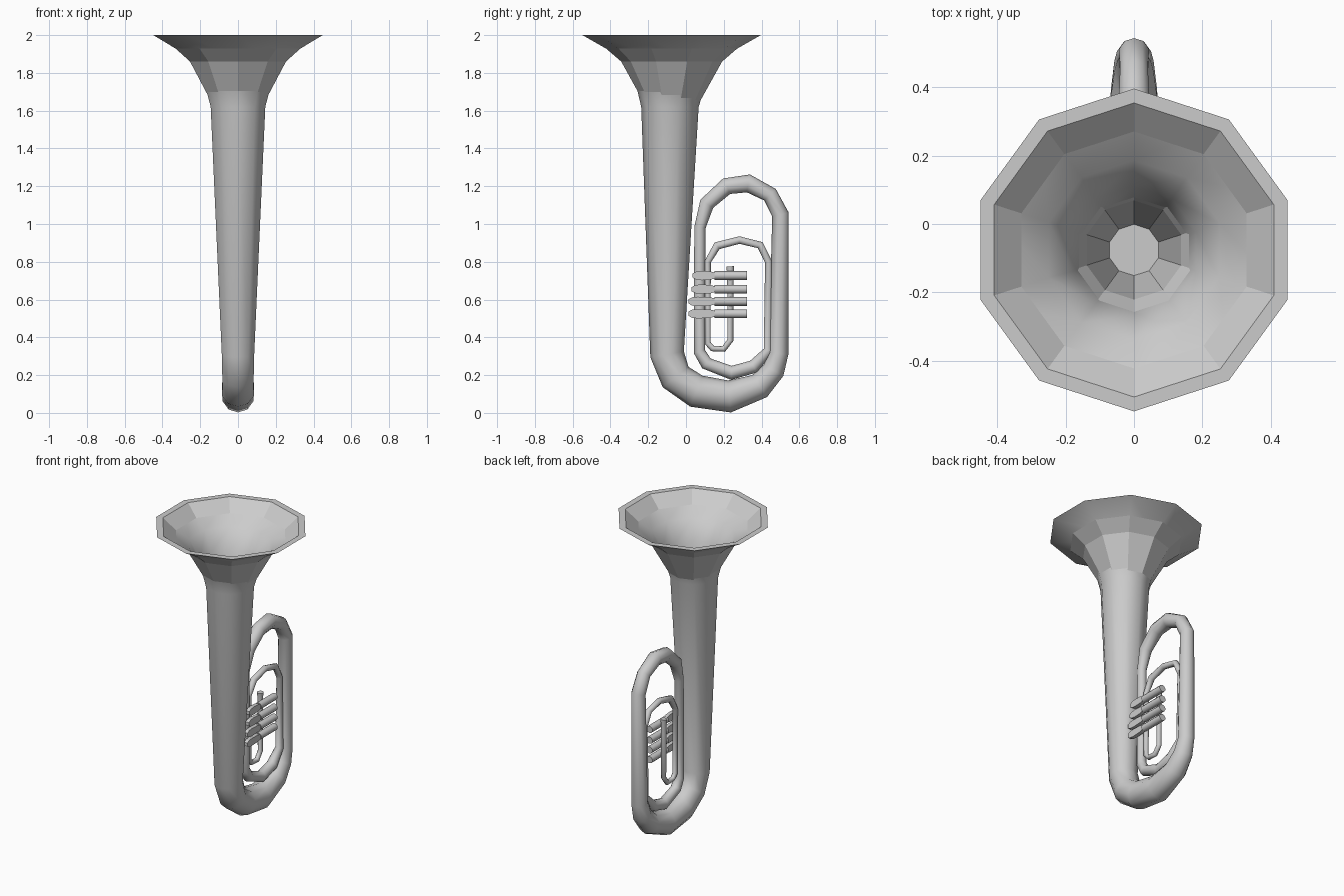
import bpy, bmesh, math
from mathutils import Vector

if "Cube" in bpy.data.objects:
    bpy.data.objects.remove(bpy.data.objects["Cube"])


def finish(name, bm):
    bmesh.ops.recalc_face_normals(bm, faces=bm.faces)
    me = bpy.data.meshes.new(name)
    bm.to_mesh(me)
    bm.free()
    ob = bpy.data.objects.new(name, me)
    bpy.context.collection.objects.link(ob)
    return ob


def sweep(name, pts, x=0.0, sides=10, upright=0, flat=0):
    """Tapered tube through (y, z, radius) points in the side plane.
    The first `upright` rings stay level; the first `flat` spans are faceted."""
    bm = bmesh.new()
    rings = []
    P = [Vector((x, y, z)) for y, z, r in pts]
    for i, (y, z, r) in enumerate(pts):
        if i < upright:
            t = Vector((0, 0, -1))
        else:
            t = Vector((0, 0, 0))
            if i > 0:
                t += (P[i] - P[i - 1]).normalized()
            if i < len(P) - 1:
                t += (P[i + 1] - P[i]).normalized()
            t.normalize()
        side = Vector((1, 0, 0))
        n = t.cross(side)
        ring = []
        for k in range(sides):
            a = 2 * math.pi * k / sides
            ring.append(bm.verts.new(P[i] + r * (math.cos(a) * n + math.sin(a) * side)))
        rings.append(ring)
    for i, (a, b) in enumerate(zip(rings, rings[1:])):
        for k in range(sides):
            j = (k + 1) % sides
            f = bm.faces.new((a[k], a[j], b[j], b[k]))
            f.smooth = i >= flat
    bm.faces.new(rings[0])
    bm.faces.new(rings[-1])
    return finish(name, bm)


# Bell interior, rim, bell exterior and large bottom bow, up to the small left leg
bell = [(-0.076, 1.35, 0.075), (-0.076, 1.64, 0.145), (-0.076, 1.86, 0.267),
        (-0.076, 2.0, 0.43), (-0.076, 2.0, 0.472), (-0.076, 1.88, 0.262),
        (-0.08, 1.76, 0.19), (-0.085, 1.62, 0.152)]
bow = [(-0.10, 0.31, 0.09), (-0.055, 0.19, 0.087), (0.055, 0.115, 0.088),
       (0.23, 0.087, 0.085), (0.39, 0.142, 0.07), (0.463, 0.225, 0.06),
       (0.49, 0.315, 0.052)]
top_loop = [(0.50, 1.05, 0.045), (0.445, 1.155, 0.043), (0.33, 1.215, 0.048),
            (0.215, 1.20, 0.045), (0.11, 1.107, 0.04), (0.074, 0.982, 0.03)]
sweep("bell_and_main_tube", bell + bow + top_loop + [(0.072, 0.60, 0.03)],
      upright=len(bell), flat=4)

# Thin tubing: lower bow, inner loop and stem
sweep("inner_tube", [
    (0.072, 0.60, 0.03), (0.071, 0.325, 0.031), (0.108, 0.262, 0.034),
    (0.24, 0.212, 0.037), (0.358, 0.245, 0.036), (0.436, 0.33, 0.026),
    (0.437, 0.80, 0.019), (0.393, 0.888, 0.02), (0.283, 0.915, 0.02),
    (0.165, 0.885, 0.022), (0.115, 0.80, 0.017), (0.115, 0.37, 0.016),
    (0.14, 0.341, 0.016), (0.20, 0.338, 0.016), (0.235, 0.385, 0.016),
    (0.235, 0.70, 0.017)])

# Mouthpiece end of the stem
sweep("mouthpiece", [(0.235, 0.69, 0.017), (0.235, 0.745, 0.018), (0.234, 0.776, 0.021)])

# Four valves, each a cylinder with a flat finger paddle
for i, (z, front) in enumerate([(0.727, 0.035), (0.655, 0.03), (0.59, 0.013), (0.525, 0.013)]):
    sweep(f"valve_{i + 1}", [(0.15, z, 0.023), (0.322, z, 0.023)], x=0.045)
    bm = bmesh.new()
    outline = [(front, 0.011), (front + 0.02, 0.022), (front + 0.05, 0.025),
               (0.13, 0.022), (0.15, 0.016)]
    outline += [(y, -h) for y, h in reversed(outline)]
    face = bm.faces.new([bm.verts.new((0.035, y, z + h)) for y, h in outline])
    ext = bmesh.ops.extrude_face_region(bm, geom=[face])
    bmesh.ops.translate(bm, vec=(0.025, 0, 0),
                        verts=[v for v in ext["geom"] if isinstance(v, bmesh.types.BMVert)])
    finish(f"finger_paddle_{i + 1}", bm)
